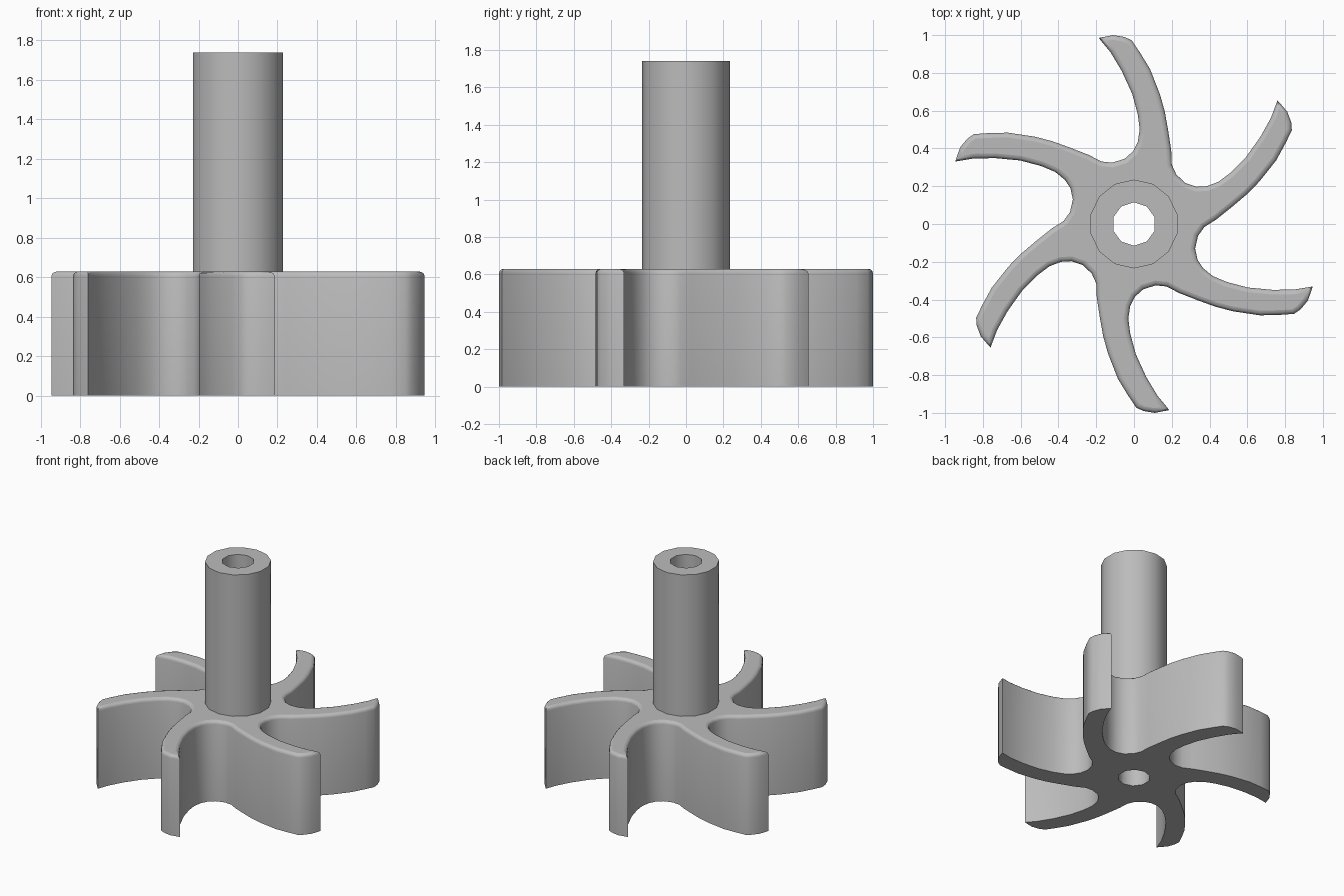
import bpy, bmesh, math
from mathutils import Vector, Matrix

cube = bpy.data.objects.get("Cube")
if cube:
    bpy.data.objects.remove(cube, do_unlink=True)

grey = bpy.data.materials.new("plain grey")
grey.use_nodes = True
GREY = (0.5, 0.5, 0.5, 1)
grey.diffuse_color = GREY
grey.node_tree.nodes["Principled BSDF"].inputs["Base Color"].default_value = GREY


def circle(radius, sides):
    # counter-clockwise ring with one corner pointing to +y
    return [Vector((-radius * math.sin(math.tau * i / sides),
                    radius * math.cos(math.tau * i / sides))) for i in range(sides)]


def inset(outline, distance):
    # move a counter-clockwise outline inwards, with limited mitres
    result = []
    for i, p in enumerate(outline):
        a = (p - outline[i - 1]).normalized()
        b = (outline[(i + 1) % len(outline)] - p).normalized()
        na, nb = Vector((-a.y, a.x)), Vector((-b.y, b.x))
        mid = (na + nb).normalized()
        result.append(p + mid * distance / max(mid.dot(na), 0.5))
    return result


def bored_solid(name, outline, bore, z0, z1, fillet=0.0):
    # upright solid with a bore through it and an optional rounded top rim
    levels = [(z0, 0.0)]
    if fillet:
        for k in range(4):
            t = k * math.pi / 6
            levels.append((z1 - fillet * (1 - math.sin(t)), fillet * (1 - math.cos(t))))
    else:
        levels.append((z1, 0.0))
    bm = bmesh.new()
    outer = [[bm.verts.new((p.x, p.y, z)) for p in inset(outline, d)] for z, d in levels]
    inner = [[bm.verts.new((p.x, p.y, z)) for p in bore] for z in (z0, z1)]

    def walls(rings):
        for low, high in zip(rings, rings[1:]):
            for i in range(len(low)):
                j = (i + 1) % len(low)
                bm.faces.new((low[i], low[j], high[j], high[i]))

    walls(outer)
    walls(inner)
    # flat caps around the bore, with crisp borders
    for ring, hole in ((outer[0], inner[0]), (outer[-1], inner[1])):
        edges = []
        for loop in (ring, hole):
            edges += [bm.edges.get((loop[i - 1], loop[i])) for i in range(len(loop))]
        bmesh.ops.triangle_fill(bm, edges=edges, use_beauty=True)
        for e in edges:
            e.smooth = False
    bmesh.ops.recalc_face_normals(bm, faces=bm.faces)
    mesh = bpy.data.meshes.new(name)
    bm.to_mesh(mesh)
    bm.free()
    mesh.materials.append(grey)
    obj = bpy.data.objects.new(name, mesh)
    bpy.context.collection.objects.link(obj)
    return obj


# one swept blade: leading side, tip, trailing side, root valley
blade = [(.20, .315), (.197, .39), (.18, .50), (.163, .595), (.138, .685), (.085, .82),
         (.03, .91), (-.012, .972), (-.05, .99), (-.11, 1.0), (-.187, .985),
         (-.125, .91), (-.065, .81), (-.01, .69), (.02, .58), (.03, .50),
         (.02, .435), (-.005, .385), (-.05, .345), (-.115, .325)]
outline = []
for i in range(6):
    turn = Matrix.Rotation(math.radians(60 * i), 2)
    outline += [turn @ Vector(p) for p in blade]

bore = circle(0.115, 10)
impeller = bored_solid("impeller", outline, bore, 0.0, 0.63, fillet=0.025)
shaft = bored_solid("shaft", circle(0.235, 14), bore, 0.63, 1.74)

# smooth walls with sharp corners
bpy.ops.object.select_all(action='DESELECT')
for obj in (impeller, shaft):
    obj.select_set(True)
bpy.context.view_layer.objects.active = impeller
bpy.ops.object.shade_smooth_by_angle(angle=math.radians(40), keep_sharp_edges=True)
